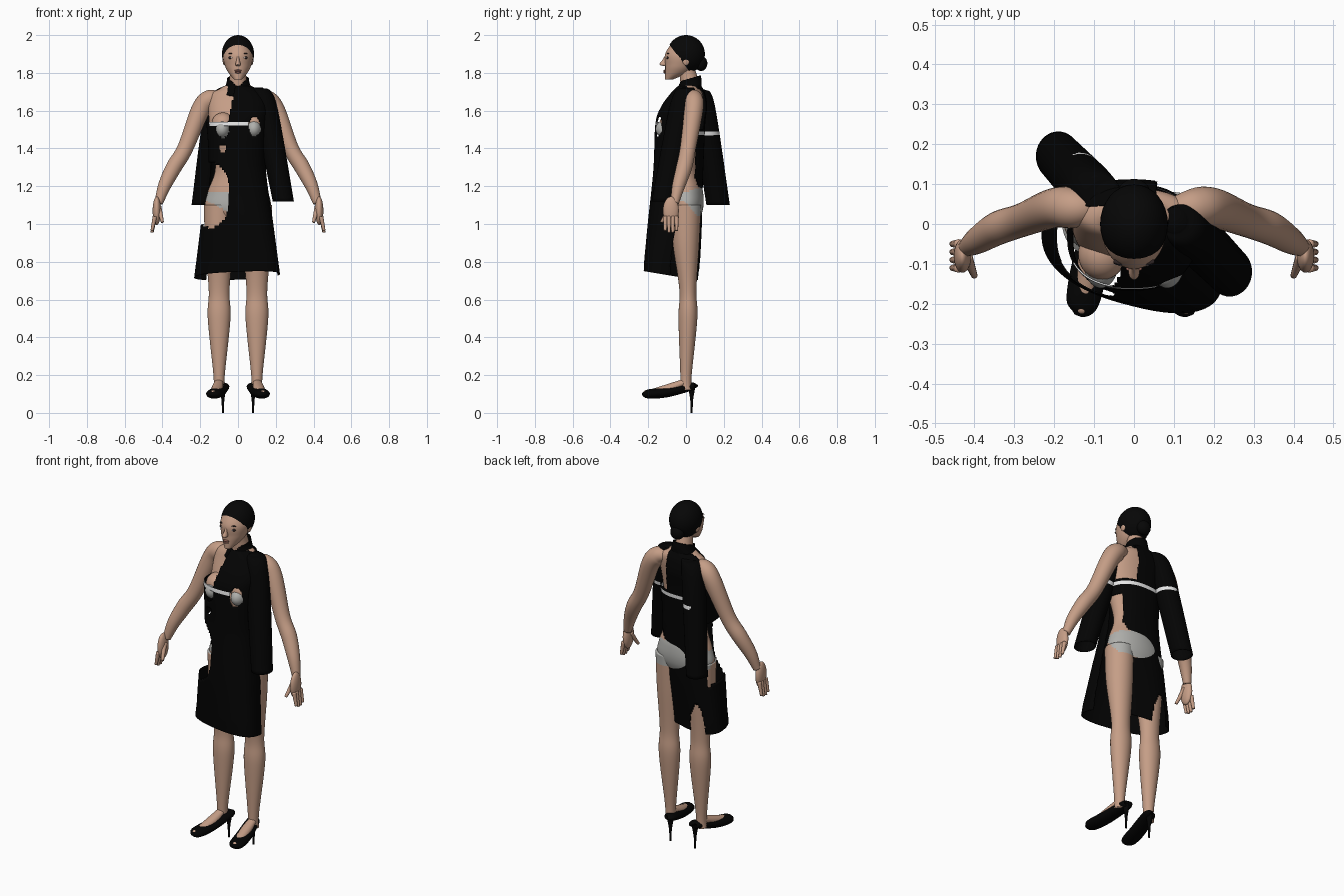
import bpy, bmesh, math
from mathutils import Vector

if "Cube" in bpy.data.objects:
    bpy.data.objects.remove(bpy.data.objects["Cube"])

UP = Vector((0, 0, 1))
SIDES = {"left": 1, "right": -1}


def material(name, *colour):
    mat = bpy.data.materials.new(name)
    mat.use_nodes = True
    mat.diffuse_color = (*colour, 1)
    shader = mat.node_tree.nodes["Principled BSDF"]
    shader.inputs["Base Color"].default_value = mat.diffuse_color
    shader.inputs["Roughness"].default_value = .8
    return mat


SKIN = material("skin", .56, .34, .24)
BLACK = material("black cloth", .001, .001, .001)
HAIR = material("dark hair", .002, .002, .002)
GREY = material("grey underwear", .43, .43, .41)
WHITE = material("white trim", .8, .8, .8)
LIPS = material("lips", .3, .13, .1)
MAKEUP = material("dark eye makeup", .03, .02, .02)


def finish(name, bm, materials, thickness=0):
    """Turn a bmesh into a smooth object, thickened if it is cloth."""
    bmesh.ops.recalc_face_normals(bm, faces=bm.faces)
    mesh = bpy.data.meshes.new(name)
    bm.to_mesh(mesh)
    bm.free()
    for mat in materials:
        mesh.materials.append(mat)
    mesh.shade_smooth()
    ob = bpy.data.objects.new(name, mesh)
    bpy.context.collection.objects.link(ob)
    if thickness:
        solid = ob.modifiers.new("cloth thickness", "SOLIDIFY")
        solid.thickness = thickness
        solid.offset = 0


def slice_plane(bm, point, normal, trim=False):
    geometry = bm.verts[:] + bm.edges[:] + bm.faces[:]
    bmesh.ops.bisect_plane(bm, geom=geometry, plane_co=point, plane_no=normal, clear_inner=trim)


def interpolate(rows, steps):
    """Smooth a list of cross-sections with a cardinal spline."""
    last = len(rows) - 1
    slopes = [(rows[min(i + 1, last)] - rows[max(i - 1, 0)]) / 2 for i in range(last + 1)]
    smooth = []
    for i in range(last):
        for step in range(steps):
            t = step / steps
            ease = t * t * (3 - 2 * t)
            smooth.append(rows[i].lerp(rows[i + 1], ease)
                          + slopes[i] * t * (1 - t) ** 2 - slopes[i + 1] * t * t * (1 - t))
    return smooth + [rows[last]]


def loft(name, rows, materials, sides=32, steps=8, along=False, square=1, top=True, bottom=True,
         paint=None, remove=None, warp=None, bands=(), thickness=0):
    """Skin ellipses given as x, y, z and two radii, level or square to the path."""
    bm = bmesh.new()
    rows = interpolate([Vector(row) for row in rows], steps)
    rings = []
    for i, row in enumerate(rows):
        u, v = Vector((1, 0, 0)), Vector((0, 1, 0))
        if along:
            after, before = rows[min(i + 1, len(rows) - 1)], rows[max(i - 1, 0)]
            heading = Vector((after - before)[:3]).normalized()
            u = heading.cross(UP).normalized()
            v = u.cross(heading)
        ring = []
        for j in range(sides):
            angle = math.tau * j / sides
            c, s = (math.copysign(abs(q) ** square, q) for q in (math.cos(angle), math.sin(angle)))
            ring.append(bm.verts.new(Vector(row[:3]) + u * c * row[3] + v * s * row[4]))
        rings.append(ring)
    for lower, upper in zip(rings, rings[1:]):
        for j in range(sides):
            k = (j + 1) % sides
            bm.faces.new((lower[j], lower[k], upper[k], upper[j]))
    if top:
        bm.faces.new(rings[-1])
    if bottom:
        bm.faces.new(rings[0])
    for height in bands:
        slice_plane(bm, UP * height, UP)
    if remove:
        gone = [face for face in bm.faces if remove(*face.calc_center_median())]
        bmesh.ops.delete(bm, geom=gone, context="FACES")
    if paint:
        for face in bm.faces:
            face.material_index = int(paint(*face.calc_center_median()))
    if warp:
        for vert in bm.verts:
            vert.co = warp(vert.co)
    finish(name, bm, materials, thickness)


def column(name, x, rows, materials, **options):
    """Upright loft: each row is height, y, half width and, if not round, half depth."""
    loft(name, [(x, row[1], row[0], row[2], row[-1]) for row in rows], materials, **options)


def tube(name, side, rows, mat, flat=1, sides=24):
    """Limb along a path: each row is x, y, z and radius."""
    loft(name, [(side * x, y, z, r, r * flat) for x, y, z, r in rows], [mat], sides=sides, along=True)


def ball(name, centre, size, mat, cut=None):
    """Ellipsoid, optionally trimmed by a plane."""
    bm = bmesh.new()
    bmesh.ops.create_uvsphere(bm, u_segments=32, v_segments=20, radius=1)
    for vert in bm.verts:
        vert.co = [c + s * p for c, s, p in zip(centre, size, vert.co)]
    if cut:
        slice_plane(bm, *cut, trim=True)
    finish(name, bm, [mat])


def pair(name, centre, size, mat):
    x, y, z = centre
    for word, side in SIDES.items():
        ball(f"{word}_{name}", (side * x, y, z), size, mat)


def inside(x, z, cx, cz, width, height):
    return math.hypot((x - cx) / width, (z - cz) / height) < 1


def briefs(x, y, z):
    """High-cut legs in front, fuller behind."""
    rise = max(.05, min(.5, .4 - y * 6))
    return 1.04 + abs(x) * rise < z < 1.17 + max(0, y) / 3


# Torso and neck
column("torso", 0, [(1, 0, .09, .06), (1.08, 0, .17, .09), (1.17, 0, .16, .09), (1.3, -.01, .12, .07),
                    (1.5, -.02, .15, .09), (1.67, .02, .15, .07), (1.72, .02, .09, .05),
                    (1.75, .02, .05), (1.84, 0, .04)],
       [SKIN, GREY], sides=64, steps=12, paint=briefs)

for word, side in SIDES.items():
    # Leg, foot and open-toed shoe
    column(word + "_leg", side * .1, [(1.1, 0, .08), (.9, 0, .075, .07), (.65, .01, .055, .045),
                                      (.5, .01, .06, .05), (.2, 0, .03), (.12, 0, .03)],
           [SKIN, GREY], sides=40, steps=16, paint=briefs)
    tube(word + "_foot", side, [(.1, .01, .17, .02), (.11, -.09, .13, .03), (.13, -.21, .1, .02)],
         SKIN, flat=.8)
    tube(word + "_shoe", side, [(.08, .05, .14, .01), (.08, .03, .14, .035), (.11, -.1, .11, .045),
                                (.13, -.2, .1, .04), (.14, -.23, .1, .01)], BLACK, flat=.6)
    column(word + "_heel", side * .08, [(0, .03, .005), (.07, .03, .008), (.14, .03, .02)],
           [BLACK], sides=12)

    # Arm and hand
    tube(word + "_arm", side, [(.1, .04, 1.67, .03), (.15, .04, 1.66, .05), (.2, .04, 1.6, .05),
                               (.28, .01, 1.4, .042), (.34, -.01, 1.3, .042), (.39, -.04, 1.2, .034),
                               (.42, -.06, 1.11, .022)], SKIN)
    for i in range(4):
        y = -.05 - i * .02
        tip = .95 + abs(i - 1.5) * .01
        tube(f"{word}_finger_{i + 1}", side, [(.44, y, 1.04, .012), (.455, y, tip, .008)], SKIN, sides=12)
    tube(word + "_thumb", side, [(.42, -.08, 1.09, .015), (.4, -.13, 1.01, .008)], SKIN, sides=12)

pair("palm", (.43, -.08, 1.07), (.022, .042, .075), SKIN)
pair("toes", (.13, -.21, .11), (.015, .015, .01), SKIN)
pair("breast", (.08, -.075, 1.53), (.06, .065, .06), SKIN)
pair("bra_cup", (.083, -.095, 1.503), (.044, .066, .052), GREY)

# Head and face
column("head", 0, [(1.765, -.09, .02), (1.8, -.05, .05, .06), (1.84, -.03, .07, .08),
                   (1.9, -.01, .08, .1), (1.96, 0, .055, .07), (1.98, 0, .02)], [SKIN], sides=48)
column("nose", 0, [(1.836, -.11, .008), (1.845, -.12, .014, .02), (1.87, -.11, .008, .014),
                   (1.9, -.1, .006)], [SKIN], sides=16)
ball("upper_lip", (0, -.112, 1.812), (.02, .008, .005), LIPS)
ball("lower_lip", (0, -.112, 1.803), (.016, .008, .006), LIPS)
pair("eye_makeup", (.033, -.096, 1.88), (.019, .008, .008), MAKEUP)
pair("eye", (.033, -.1, 1.88), (.008, .006, .003), WHITE)
pair("brow", (.034, -.094, 1.902), (.018, .008, .003), MAKEUP)
pair("ear", (.073, 0, 1.865), (.008, .018, .025), SKIN)

# Hair drawn back into a low bun
ball("hair_cap", (0, 0, 1.9), (.085, .1, .1), HAIR, cut=((0, -.085, 1.945), (0, .8, .6)))
ball("hair_bun", (0, .08, 1.85), (.04, .033, .04), HAIR)


def cutaway(x, y, z):
    """Openings of the asymmetric dress: right side in front, left side behind."""
    front, behind = y < 0, y > -.03
    bare_right_shoulder = z > 1.54 and x < -.02 - (1.7 - z) / 5 and y < .045
    bare_left_back = z > 1.5 and x > .055 and y > .01
    hip_window = y < .02 and x < -.05 and inside(x, z, -.14, 1.15, .1, .175)
    keyhole = front and inside(x, z, -.08, 1.4, .02, .02)
    right_cup = front and z < 1.52 and inside(x, z, -.08, 1.5, .035, .045)
    left_cup = front and inside(x, z, .087, 1.515, .03, .055)
    side_slit = behind and y < .05 and x > .11 and z < 1.42
    bare_left_hip = behind and inside(x, z, .2, 1, .14, .31)
    bare_left_leg = behind and z < 1 and x > .06
    back_notch = y > 0 and inside(x, z, -.12, .72, .05, .17)
    return any((bare_right_shoulder, bare_left_back, hip_window, keyhole, right_cup,
                left_cup, side_slit, bare_left_hip, bare_left_leg, back_notch))


FRONT_TRIM, BACK_TRIM = (1.52, 1.54), (1.47, 1.49)


def trim(x, y, z):
    low, high = FRONT_TRIM if y < 0 else BACK_TRIM
    return low < z < high and -.15 < x < (.08 if y < 0 else .2)


def slant(co):
    """Swing the skirt forward on the left and lift its front hem."""
    skirt = max(0, min(1, 2 * (1.3 - co.z)))
    co.y -= co.x * skirt / 4
    co.z -= (co.y + .1) * skirt / 6
    return co


def collar_slope(co):
    co.z += (co.y - .02) * .3
    return co


# Dress with slanted hem
column("dress", -.005, [(.73, -.08, .225, .125), (1, -.06, .19, .135), (1.3, -.04, .15, .13),
                        (1.53, -.03, .16, .13), (1.62, -.01, .17, .12), (1.69, .01, .14, .09),
                        (1.73, .02, .07, .06)],
       [BLACK, WHITE], sides=160, steps=20, square=.82, top=False, bottom=False, remove=cutaway,
       paint=trim, warp=slant, bands=FRONT_TRIM + BACK_TRIM, thickness=.004)


def sleeve(name, crown, shoulder, cuff, radius=.06):
    """Loose open half sleeve that narrows into the neckline."""
    rows = [(*cuff, radius * .9, radius), (*shoulder, radius, radius), (*crown, radius / 2, radius / 2)]
    loft(name, rows, [BLACK, WHITE], sides=40, steps=16, bottom=False, paint=trim,
         bands=BACK_TRIM, thickness=.004)


sleeve("front_sleeve", (.1, .01, 1.72), (.14, -.02, 1.64), (.24, -.12, 1.12))
sleeve("back_sleeve", (-.06, .07, 1.71), (-.11, .09, 1.63), (-.19, .17, 1.1))

# Stand collar, higher at the back
column("collar", 0, [(1.7, .01, .08, .07), (1.74, .02, .06), (1.77, .02, .055)], [BLACK], sides=40,
       top=False, bottom=False, warp=collar_slope, thickness=.006,
       remove=lambda x, y, z: y < 0 and z > 1.735 + abs(x))
